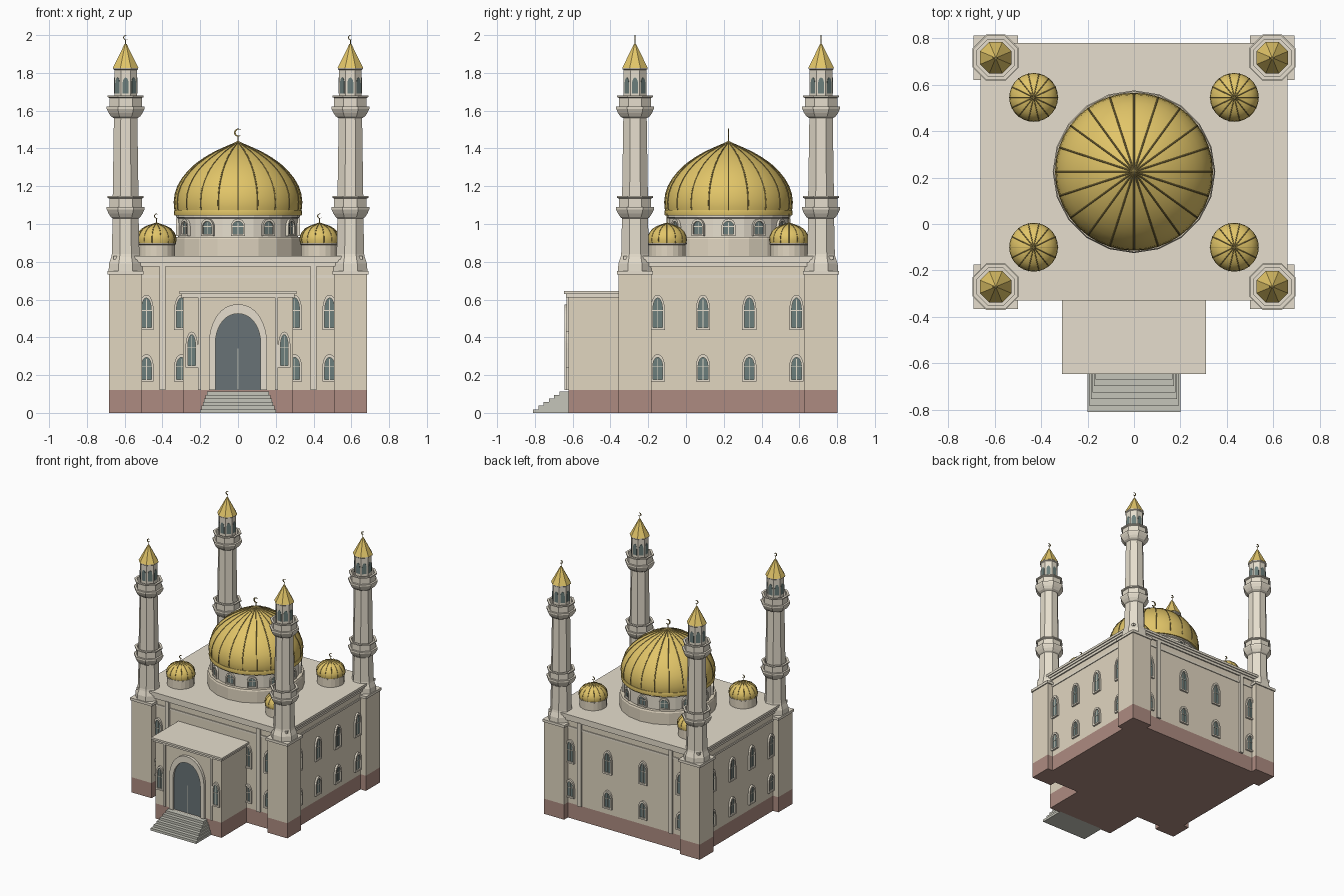
import bpy, bmesh, math
from mathutils import Matrix, Vector

if "Cube" in bpy.data.objects:
    bpy.data.objects.remove(bpy.data.objects["Cube"])

def material(name, r, g, b):
    m = bpy.data.materials.new(name)
    m.diffuse_color = (r, g, b, 1)
    m.use_nodes = True
    m.node_tree.nodes["Principled BSDF"].inputs["Base Color"].default_value = m.diffuse_color
    return m

WALL = material("sandstone", .75, .67, .53)
TRIM = material("pale_stone", .79, .73, .61)
BASE = material("red_plinth", .42, .26, .22)
GOLD = material("gold", .76, .56, .14)
RIB = material("dark_gold", .36, .27, .08)
GLASS = material("dark_glass", .15, .21, .20)
DOOR = material("door", .14, .17, .18)
STEP = material("step_stone", .56, .56, .49)

CY = .225                       # centre of the hall in y
HX, HY = .635, .53              # hall half sizes
TOWERS = [(x, y) for x in (-.595, .595) for y in (-.27, .715)]

def finish(name, bm, mat, smooth=False):
    bmesh.ops.recalc_face_normals(bm, faces=bm.faces)
    me = bpy.data.meshes.new(name)
    bm.to_mesh(me)
    bm.free()
    ob = bpy.data.objects.new(name, me)
    bpy.context.collection.objects.link(ob)
    me.materials.append(mat)
    if smooth:
        bpy.ops.object.select_all(action='DESELECT')
        ob.select_set(True)
        bpy.context.view_layer.objects.active = ob
        bpy.ops.object.shade_smooth_by_angle(angle=math.radians(35))
    return ob

def box(name, x0, x1, y0, y1, z0, z1, mat):
    bm = bmesh.new()
    add_box(bm, Matrix(), x0, x1, y0, y1, z0, z1)
    return finish(name, bm, mat)

def add_box(bm, M, x0, x1, y0, y1, z0, z1):
    S = Matrix.Diagonal((x1 - x0, y1 - y0, z1 - z0, 1))
    T = Matrix.Translation(((x0 + x1) / 2, (y0 + y1) / 2, (z0 + z1) / 2))
    bmesh.ops.create_cube(bm, size=1, matrix=M @ T @ S)

def lathe(name, profile, n, x, y, mat, smooth=False):
    """Revolve (radius, z); polygons below 12 sides use the apothem as radius."""
    bm = bmesh.new()
    k, ph = (1 / math.cos(math.pi / n), math.pi / n) if n < 12 else (1, 0)
    rings = []
    for r, z in profile:
        r = max(r, 1e-4) * k
        rings.append([bm.verts.new((x + r * math.cos(ph + math.tau * i / n),
                                    y + r * math.sin(ph + math.tau * i / n), z)) for i in range(n)])
    for a, b in zip(rings, rings[1:]):
        for i in range(n):
            bm.faces.new((a[i], a[(i + 1) % n], b[(i + 1) % n], b[i]))
    bm.faces.new(rings[0][::-1])
    bm.faces.new(rings[-1])
    return finish(name, bm, mat, smooth)

def arch(w, z0, spring, tip, n=6):
    """Pointed arch outline in x, z."""
    h = w / 2
    right = [(h * (1 - (i / n) ** 1.7), spring + (tip - spring) * math.sin(i / n * math.pi / 2) ** .9)
             for i in range(n)]
    right = [(h, z0)] + right
    return right + [(0, tip)] + [(-x, z) for x, z in reversed(right)]

def add_panel(bm, M, outline, depth):
    f = [bm.verts.new(M @ Vector((x, -depth, z))) for x, z in outline]
    b = [bm.verts.new(M @ Vector((x, .004, z))) for x, z in outline]
    bm.faces.new(f)
    for i in range(len(f)):
        j = (i + 1) % len(f)
        bm.faces.new((f[i], f[j], b[j], b[i]))

def add_frame(bm, M, outer, inner, depth):
    loops = [[bm.verts.new(M @ Vector((x, y, z))) for x, z in o]
             for o, y in ((outer, .004), (outer, -depth), (inner, -depth), (inner, .004))]
    for a, b in zip(loops, loops[1:]):
        for i in range(len(a)):
            j = (i + 1) % len(a)
            bm.faces.new((a[i], a[j], b[j], b[i]))

frames, panes, bars = bmesh.new(), bmesh.new(), bmesh.new()

def window(x, y, z0, z1, w, angle=0, t=.012):
    """Framed window facing -y, turned by angle about z."""
    M = Matrix.Translation((x, y, 0)) @ Matrix.Rotation(angle, 4, 'Z')
    s = z0 + (z1 - z0) * .55
    add_frame(frames, M, arch(w, z0, s, z1), arch(w - 2 * t, z0 + t, s, z1 - 1.4 * t), .014)
    add_panel(panes, M, arch(w - 2 * t, z0 + t, s, z1 - 1.4 * t), .004)
    add_box(bars, M, -.002, .002, -.007, 0, z0 + t, z1 - 2 * t)
    add_box(bars, M, -w / 2 + t, w / 2 - t, -.007, 0, s - .002, s + .002)

# Hall, plinth and stepped cornice
box("hall_plinth", -HX, HX, CY - HY, CY + HY, 0, .12, BASE)
box("hall_walls", -HX, HX, CY - HY, CY + HY, .12, .815, WALL)
for i, (z0, z1, o) in enumerate([(.715, .73, .006), (.775, .795, .01), (.795, .812, .018), (.812, .83, .025)]):
    box(f"cornice_{i}", -HX - o, HX + o, CY - HY - o, CY + HY + o, z0, z1, TRIM)
for s in (-1, 1):
    for y in (CY - HY, CY + HY):
        box("pilaster", s * .4 - .016, s * .4 + .016, y - .015, y + .015, .12, .78, TRIM)

# Hall windows in two rows
for z0, z1 in ((.165, .31), (.44, .625)):
    for s in (-1, 1):
        for y in (-.15, .09, .335, .585):
            window(s * HX, y, z0, z1, .076, s * math.pi / 2)
        for x in (.3, .485):
            window(s * x, CY - HY, z0, z1, .076)
        for x in (.155, .485):
            window(s * x, CY + HY, z0, z1, .076, math.pi)

# Porch with arched doorway
PY = -.622
box("porch_plinth", -.29, .29, PY, -.28, 0, .12, BASE)
box("porch_walls", -.29, .29, PY, -.28, .12, .62, WALL)
box("porch_roof_lower", -.3, .3, PY - .012, -.28, .612, .63, TRIM)
box("porch_roof", -.31, .31, PY - .023, -.28, .63, .645, TRIM)
for s in (-1, 1):
    window(s * .245, PY, .24, .43, .066)
    box("porch_strip", s * .205 - .008, s * .205 + .008, PY - .01, PY + .01, .12, .612, TRIM)
M = Matrix.Translation((0, PY, 0))
bm = bmesh.new()
add_frame(bm, M, arch(.305, .12, .38, .575, 10), arch(.24, .12, .37, .525, 10), .022)
finish("door_surround", bm, TRIM)
bm = bmesh.new()
add_panel(bm, M, arch(.24, .12, .37, .525, 10), .006)
finish("door", bm, DOOR)
box("door_seam", -.002, .002, PY - .009, PY, .12, .34, STEP)

# Front steps
for i in range(6):
    w = .2 - .007 * i
    box(f"step_{i}", -w, w, -.81 + .028 * i, PY + .01, 0, .019 * (i + 1), STEP)

def finial(name, x, y, z0, z1, r):
    """Thin rod carrying a crescent open to +x."""
    lathe(name + "_rod", [(r * .3, z0), (r * .15, z0 + .01), (r * .15, z1 - 2 * r + .002)], 12, x, y, RIB)
    bm = bmesh.new()
    rows = []
    for i in range(17):
        a = math.radians(45 + 270 * i / 16)
        q = r * (1 - .06 - .36 * math.sin(math.pi * i / 16))
        rows.append([bm.verts.new((x + d * math.cos(a), y + e, z1 - r + d * math.sin(a)))
                     for d, e in ((r, -.003), (r, .003), (q, .003), (q, -.003))])
    for a, b in zip(rows, rows[1:]):
        for k in range(4):
            bm.faces.new((a[k], a[(k + 1) % 4], b[(k + 1) % 4], b[k]))
    bm.faces.new(rows[0])
    bm.faces.new(rows[-1])
    finish(name + "_crescent", bm, RIB)

def dome(name, x, y, profile, ribs, thick):
    lathe(name, profile, ribs * 2, x, y, GOLD, True)
    cu = bpy.data.curves.new(name + "_ribs", 'CURVE')
    cu.dimensions = '3D'
    cu.bevel_depth = thick
    cu.bevel_resolution = 0
    for i in range(ribs):
        a = math.tau * i / ribs
        sp = cu.splines.new('POLY')
        sp.points.add(len(profile) - 1)
        for p, (r, z) in zip(sp.points, profile):
            p.co = (x + r * math.cos(a), y + r * math.sin(a), z, 1)
    ob = bpy.data.objects.new(name + "_ribs", cu)
    bpy.context.collection.objects.link(ob)
    cu.materials.append(RIB)

# Main dome on its two-stage drum
lathe("drum_lower", [(.35, .82), (.35, .92), (.345, .932), (.3, .932)], 20, 0, CY, WALL)
lathe("drum_upper", [(.318, .93), (.318, 1.03), (.328, 1.035), (.328, 1.05)], 24, 0, CY, TRIM)
for i in range(12):
    a = math.tau * i / 12
    window(.315 * math.sin(a), CY - .315 * math.cos(a), .937, 1.028, .074, a, .01)
lathe("dome_band", [(.3, 1.042), (.337, 1.045), (.34, 1.06), (.337, 1.075), (.3, 1.078)], 40, 0, CY, GOLD, True)
dome("main_dome", 0, CY, [(.33, 1.06), (.336, 1.09), (.337, 1.12), (.332, 1.16), (.318, 1.2), (.295, 1.24),
     (.263, 1.28), (.222, 1.318), (.175, 1.351), (.125, 1.38), (.075, 1.403), (.035, 1.42), (0, 1.437)], 20, .0035)
finial("main_finial", 0, CY, 1.43, 1.505, .021)

# Four small domes
for x in (-.432, .432):
    for y in (-.1, .545):
        lathe("small_drum", [(.098, .82), (.098, .89), (.104, .893), (.104, .9)], 20, x, y, WALL)
        dome("small_dome", x, y, [(.1, .895), (.105, .915), (.102, .937), (.092, .958), (.075, .976),
             (.053, .988), (.028, .997), (0, 1.006)], 14, .002)
        finial("small_finial", x, y, 1.0, 1.055, .013)

# Corner towers: square pier, octagonal shaft with two galleries, lantern and spire
def gallery(z, inside):
    return [(.078, z - .018), (.09, z), (.1, z + .022), (.1, z + .035), (.086, z + .035), (.086, z + .08),
            (.096, z + .084), (.096, z + .093), (.08, z + .093), (.08, z + .04), (inside, z + .04)]

shaft = ([(.09, .75), (.088, .79), (.076, .825), (.073, .84), (.069, 1.03)] + gallery(1.055, .069)
         + [(.062, 1.56)] + gallery(1.588, .06) + [(.06, 1.815), (.066, 1.82), (.066, 1.828)])
lantern = bmesh.new()
for x, y in TOWERS:
    h = .0875
    box("pier_plinth", x - h, x + h, y - h, y + h, 0, .12, BASE)
    box("pier", x - h, x + h, y - h, y + h, .12, .735, WALL)
    h = .096
    box("pier_cap", x - h, x + h, y - h, y + h, .732, .752, TRIM)
    lathe("tower_shaft", shaft, 8, x, y, TRIM)
    lathe("tower_spire", [(.068, 1.826), (.05, 1.862), (.024, 1.915), (.006, 1.952)], 8, x, y, GOLD)
    finial("tower_finial", x, y, 1.945, 2.0, .013)
    for i in range(8):
        a = math.tau * i / 8
        Q = Matrix.Translation((x + .06 * math.sin(a), y - .06 * math.cos(a), 0)) @ Matrix.Rotation(a, 4, 'Z')
        add_panel(lantern, Q, arch(.032, 1.69, 1.74, 1.775), .002)
finish("lantern_openings", lantern, GLASS)
finish("window_frames", frames, TRIM)
finish("window_panes", panes, GLASS)
finish("window_bars", bars, TRIM)
